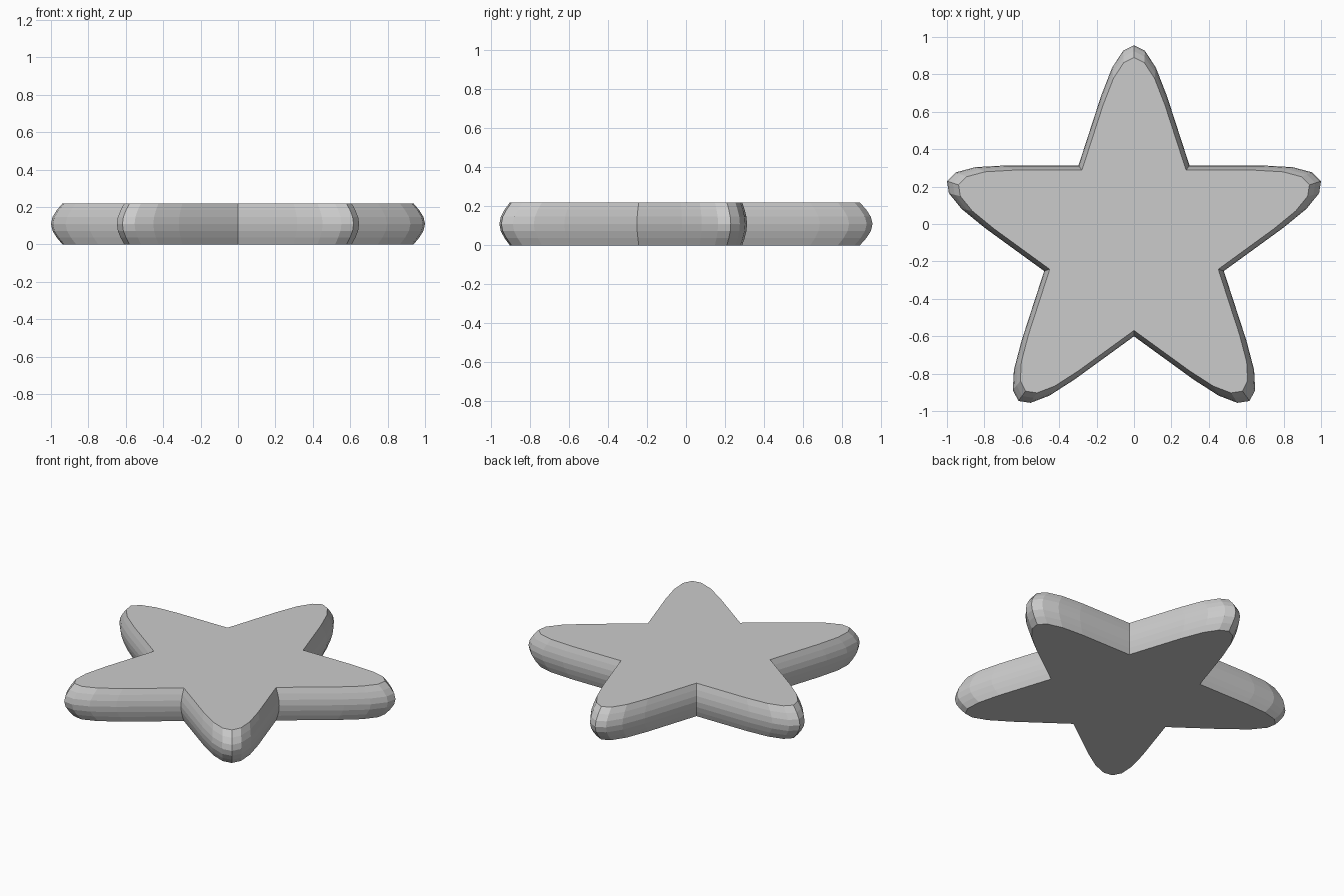
import bpy, bmesh
from math import sin, cos, tan, pi, radians

if "Cube" in bpy.data.objects:
    bpy.data.objects.remove(bpy.data.objects["Cube"])

NOTCH_R = 0.505               # radius of the inner corners
SHARP_R = NOTCH_R * 2.618     # where the straight arm edges would meet
ROUND_R = 0.781               # where the rounding of each arm starts
CENTRE_Y = -0.0955
HEIGHT = 0.22
TIP_SEGS = 6
LAYERS = 6


def star_outline():
    """Counter-clockwise star outline with rounded tips, around the origin."""
    pts = []
    half = (SHARP_R - ROUND_R) * tan(radians(18))
    for k in range(5):
        a = pi / 2 + k * 2 * pi / 5
        for i in range(TIP_SEGS + 1):
            t = i / TIP_SEGS
            u = ROUND_R + 2 * t * (1 - t) * (SHARP_R - ROUND_R)
            v = half * (2 * t - 1)
            pts.append((u * cos(a) - v * sin(a), u * sin(a) + v * cos(a)))
        b = a + pi / 5
        pts.append((NOTCH_R * cos(b), NOTCH_R * sin(b)))
    return pts


# Star body: stacked outlines, bulging at mid height
bm = bmesh.new()
outline = star_outline()
rings = []
for j in range(LAYERS + 1):
    t = j / LAYERS
    s = 0.938 + 0.062 * sin(pi * t)
    rings.append([bm.verts.new((x * s, y * s + CENTRE_Y, HEIGHT * t)) for x, y in outline])

n = len(outline)
for lo, hi in zip(rings, rings[1:]):
    for i in range(n):
        k = (i + 1) % n
        bm.faces.new((lo[i], lo[k], hi[k], hi[i]))

# Flat bottom and top
bm.faces.new(rings[0][::-1])
bm.faces.new(rings[-1])

mesh = bpy.data.meshes.new("star_body")
bm.to_mesh(mesh)
bm.free()
star = bpy.data.objects.new("star_body", mesh)
bpy.context.collection.objects.link(star)
